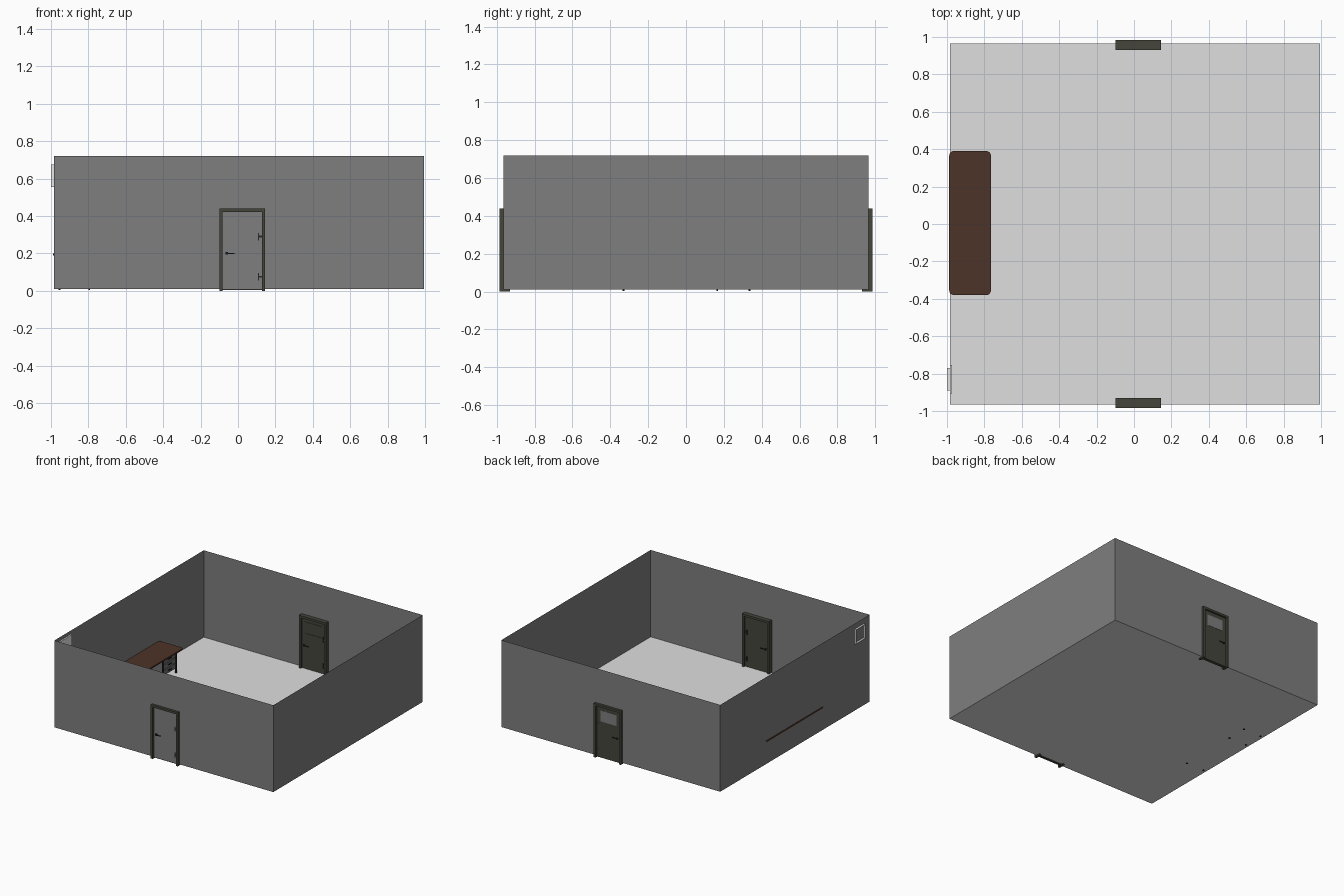
import bpy, bmesh
from mathutils import Vector

cube = bpy.data.objects.get("Cube")
if cube:
    bpy.data.objects.remove(cube, do_unlink=True)


def material(name, r, g, b):
    m = bpy.data.materials.new(name)
    m.use_nodes = True
    m.diffuse_color = (r, g, b, 1)
    m.node_tree.nodes["Principled BSDF"].inputs["Base Color"].default_value = (r, g, b, 1)
    return m


WALL = material("wall_grey", 0.21, 0.21, 0.21)
FLOOR = material("floor_light_grey", 0.74, 0.74, 0.74)
FRAME = material("door_dark_olive", 0.06, 0.06, 0.045)
METAL = material("black_metal", 0.02, 0.02, 0.02)
WOOD = material("brown_wood", 0.075, 0.033, 0.021)
STEEL = material("cabinet_grey", 0.16, 0.16, 0.16)
WHITE = material("vent_white", 0.8, 0.8, 0.8)


def finish(name, bm, *mats):
    mesh = bpy.data.meshes.new(name)
    bm.to_mesh(mesh)
    bm.free()
    for m in mats:
        mesh.materials.append(m)
    ob = bpy.data.objects.new(name, mesh)
    bpy.context.collection.objects.link(ob)
    return ob


def add_box(bm, x, y, z):
    """Box between (low, high) pairs."""
    lo, hi = (Vector(c) for c in zip(x, y, z))
    verts = bmesh.ops.create_cube(bm, size=1)["verts"]
    for v in verts:
        v.co = Vector([(lo[i] + hi[i]) / 2 + v.co[i] * (hi[i] - lo[i]) for i in range(3)])
    return verts


def box(name, mat, x, y, z):
    bm = bmesh.new()
    add_box(bm, x, y, z)
    return finish(name, bm, mat)


# Room: open-topped shell of thin walls on a light floor
bm = bmesh.new()
add_box(bm, (-0.985, 0.995), (-0.965, 0.965), (0.01, 0.72))
bm.normal_update()
bmesh.ops.delete(bm, geom=[f for f in bm.faces if f.normal.z > 0.5], context="FACES_ONLY")
for f in bm.faces:
    f.material_index = 1 if f.normal.z < -0.5 else 0
finish("room_shell", bm, WALL, FLOOR)


def span(side, a, b):
    """Depth range on the front (-1) or back (+1) wall."""
    return tuple(sorted((side * a, side * b)))


def door(label, side, outer):
    # Frame: two jambs and a head, through the wall
    deep = span(side, 0.93, 0.985)
    bm = bmesh.new()
    add_box(bm, (-0.10, -0.082), deep, (0, 0.44))
    add_box(bm, (0.127, 0.145), deep, (0, 0.44))
    add_box(bm, (-0.082, 0.127), deep, (0.422, 0.44))
    finish(label + "_door_frame", bm, FRAME)
    box(label + "_door_leaf", FRAME, (-0.082, 0.127), span(side, 0.945, outer), (0.004, 0.422))
    # Lever handles on both faces
    bm = bmesh.new()
    add_box(bm, (-0.066, -0.054), span(side, 0.932, 0.98), (0.194, 0.206))
    for a, b in ((0.932, 0.937), (0.975, 0.98)):
        add_box(bm, (-0.066, -0.018), span(side, a, b), (0.197, 0.203))
    finish(label + "_door_handle", bm, METAL)
    # Hinges
    bm = bmesh.new()
    for z in (0.075, 0.29):
        add_box(bm, (0.106, 0.112), span(side, 0.937, 0.97), (z - 0.02, z + 0.02))
        add_box(bm, (0.112, 0.127), span(side, 0.937, 0.97), (z - 0.005, z + 0.005))
    finish(label + "_door_hinges", bm, METAL)


door("front", -1, 0.963)
door("back", 1, 0.97)

# Window pane in the back door, with a slim inner trim
box("back_door_pane", WALL, (-0.05, 0.095), (0.97, 0.972), (0.30, 0.39))
bm = bmesh.new()
for z in (0.297, 0.39):
    add_box(bm, (-0.053, 0.098), (0.942, 0.945), (z, z + 0.003))
for x in (-0.053, 0.095):
    add_box(bm, (x, x + 0.003), (0.942, 0.945), (0.30, 0.39))
finish("back_door_pane_trim", bm, FRAME)

# Desk top with rounded corners
bm = bmesh.new()
add_box(bm, (-0.988, -0.765), (-0.38, 0.39), (0.188, 0.2))
upright = [e for e in bm.edges if abs(e.verts[0].co.z - e.verts[1].co.z) > 0.005]
bmesh.ops.bevel(bm, geom=upright, offset=0.025, segments=5, profile=0.5, affect="EDGES")
finish("desk_top", bm, WOOD)

# Desk legs
bm = bmesh.new()
for x in (-0.955, -0.795):
    for y in (-0.33, 0.165, 0.335):
        add_box(bm, (x - 0.005, x + 0.005), (y - 0.005, y + 0.005), (0.004, 0.188))
finish("desk_legs", bm, METAL)

# Drawer cabinet under the desk
box("desk_cabinet", STEEL, (-0.95, -0.798), (0.172, 0.328), (0.045, 0.188))
for i in range(3):
    z = 0.05 + i * 0.046
    box("desk_drawer_%d" % (i + 1), STEEL, (-0.798, -0.792), (0.178, 0.322), (z, z + 0.041))
    box("drawer_pull_%d" % (i + 1), METAL, (-0.792, -0.786), (0.23, 0.27), (z + 0.018, z + 0.025))

# Vent: slim collar outside the wall, flat panel inside
bm = bmesh.new()
for y in (-0.89, -0.776):
    add_box(bm, (-1.0, -0.985), (y, y + 0.006), (0.556, 0.676))
for z in (0.556, 0.67):
    add_box(bm, (-1.0, -0.985), (-0.884, -0.776), (z, z + 0.006))
finish("vent_outer_collar", bm, WHITE)
box("vent_inner_panel", WHITE, (-0.984, -0.972), (-0.905, -0.755), (0.541, 0.691))
